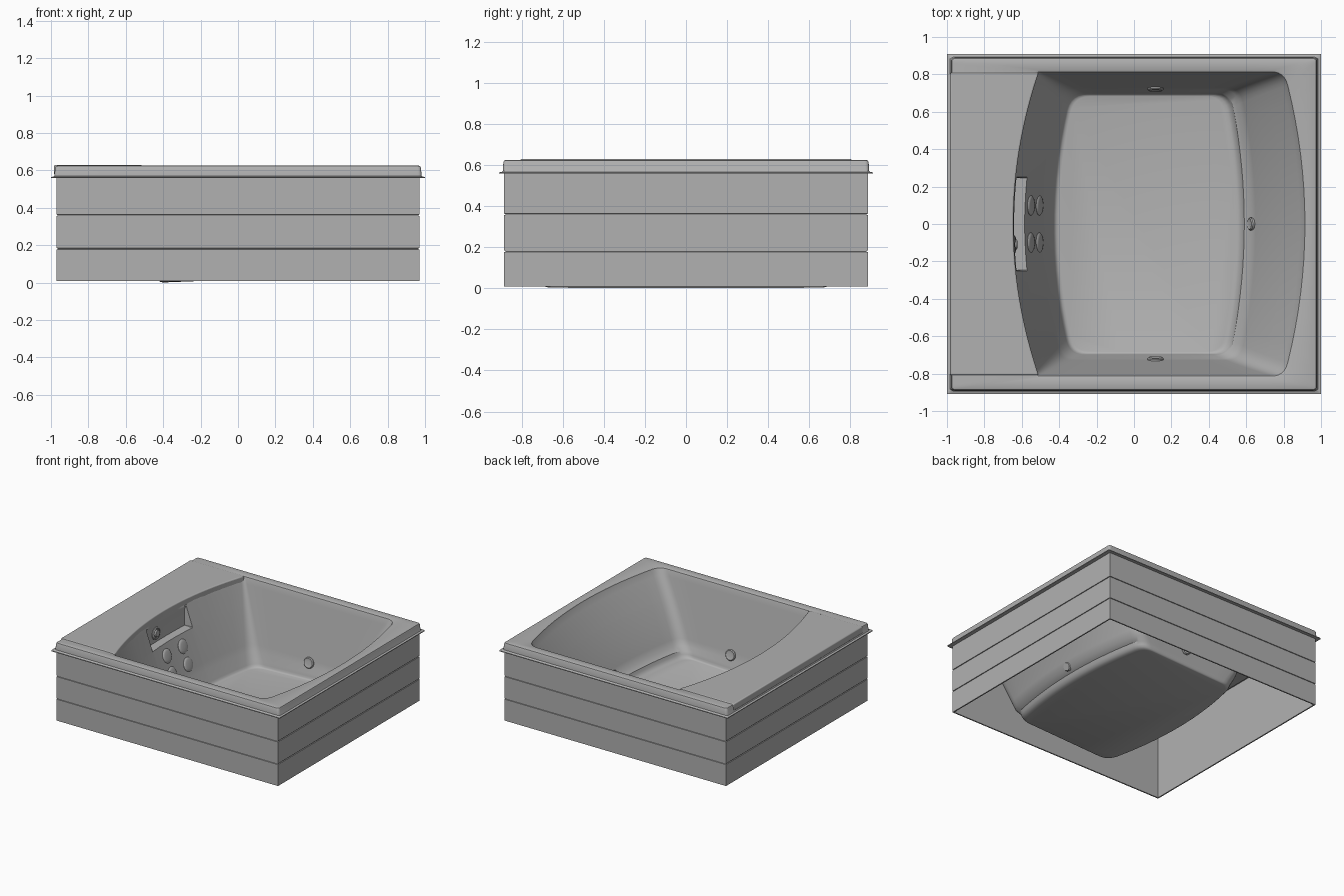
import bpy, bmesh
from math import radians, cos, sin, tau
from mathutils import Vector

if "Cube" in bpy.data.objects:
    bpy.data.objects.remove(bpy.data.objects["Cube"])

grey = bpy.data.materials.new("tub_grey")
grey.diffuse_color = (.44, .44, .44, 1)
grey.use_nodes = True
grey.node_tree.nodes["Principled BSDF"].inputs["Base Color"].default_value = grey.diffuse_color


def finish(name, bm, angle=35):
    bmesh.ops.remove_doubles(bm, verts=bm.verts, dist=1e-5)
    bmesh.ops.recalc_face_normals(bm, faces=bm.faces)
    me = bpy.data.meshes.new(name)
    bm.to_mesh(me)
    bm.free()
    me.materials.append(grey)
    ob = bpy.data.objects.new(name, me)
    bpy.context.collection.objects.link(ob)
    bpy.ops.object.select_all(action='DESELECT')
    ob.select_set(True)
    bpy.context.view_layer.objects.active = ob
    bpy.ops.object.shade_smooth_by_angle(angle=radians(angle))
    return ob


def loft(loops, wrap=False, cap=False):
    bm = bmesh.new()
    rows = [[bm.verts.new(p) for p in lp] for lp in loops]
    if cap:
        bm.faces.new(rows[0])
    pairs = list(zip(rows, rows[1:])) + ([(rows[-1], rows[0])] if wrap else [])
    for a, b in pairs:
        for i in range(len(a)):
            k = (i + 1) % len(a)
            bm.faces.new((a[i], a[k], b[k], b[i]))
    return bm


LEFT = 16  # points on the left edge of every loop


def outline(z, xl, xlm, xr, xrm, yh, rl, rr):
    """Loop with bowed left and right edges and rounded corners; left edge first."""
    def left(y): return xlm + (xl - xlm) * (y / yh) ** 2
    def right(y): return xrm + (xr - xrm) * (y / yh) ** 2
    def corner(a, c, b, n=6):
        return [Vector(a).lerp(Vector(c), i / n).lerp(Vector(c).lerp(Vector(b), i / n), i / n)
                for i in range(1, n)]
    e, f = yh - rl, yh - rr
    half = [e, .87 * e, .74 * e, .58 * e, .25, .245, .15, .05]
    ys = half + [-y for y in reversed(half)]
    pl = [(left(y), y) for y in ys]
    pb = [(xl + rl + (xr - rr - xl - rl) * i / 8, -yh) for i in range(9)]
    pr = [(right(f * (i / 8 - 1)), f * (i / 8 - 1)) for i in range(17)]
    pt = [(x, yh) for x, _ in reversed(pb)]
    pts = (pl + corner(pl[-1], (xl, -yh), pb[0]) + pb + corner(pb[-1], (xr, -yh), pr[0]) + pr
           + corner(pr[-1], (xr, yh), pt[0]) + pt + corner(pt[-1], (xl, yh), pl[0]))
    return [Vector((p[0], p[1], z)) for p in pts]


def basin_loop(t, z):
    u = t ** 1.2 if t > 0 else t        # foot wall flares out towards the top
    return outline(z, -.345 - .172 * t, -.435 - .22 * t, .51 + .29 * u, .585 + .325 * u,
                   .70 + .11 * t, .08 - .06 * t, .08 - .01 * t)


def rect(x, y, z, r=.02):
    return outline(z, -x, -x, x, x, y, r, r)


# Basin with floor fillet, wall ledge and rim in one continuous shell
loops = []
for t, z in [(-.15, 0), (-.09, .003), (-.045, .011), (-.01, .026), (.03, .048)]:
    lp = basin_loop(t, z)
    for p in lp:
        p.z += .04 * max(0, p.x + .41)      # floor falls gently to the left
    loops.append(lp)
for z in (.11, .16, .22, .3, .37, .415, .42, .5, .55, .572, .61):
    lp = basin_loop(z / .61, z)
    if .418 < z < .56:
        for i in range(LEFT):
            if abs(lp[i].y) < .248:
                lp[i].x = -.645 + .1 * lp[i].y ** 2
    loops.append(lp)
loops.append(outline(.621, -.52, -.66, .803, .914, .814, .02, .07))
loops.append(outline(.625, -.53, -.665, .811, .922, .822, .02, .07))
for x, y, z in [(.966, .878, .625), (.974, .885, .622), (.978, .889, .614), (.982, .892, .57),
                (.984, .895, .567), (1.0, .91, .564), (1.0, .91, .558), (.95, .865, .558)]:
    loops.append(rect(x, y, z, .02 if x < .99 else .006))
finish("tub_shell", loft(loops, cap=True))

# Skirt panels: two narrow horizontal grooves outside, flat inside
prof = [(.008, 0), (.177, 0), (.178, .006), (.183, .006), (.184, 0), (.356, 0), (.357, .006),
        (.362, .006), (.363, 0), (.562, 0), (.562, .01), (.008, .01)]
bm = loft([[Vector((sx * (.97 - d), sy * (.885 - d), z)) for sx, sy in
            ((-1, -1), (1, -1), (1, 1), (-1, 1))] for z, d in prof], wrap=True)
finish("skirt_panels", bm, 20)

# Raised deck slab whose bowed front edge overhangs the basin a little
bm = bmesh.new()
W, N = .808, 24
ring = [(-.983, W), (-.983, -W)]
ring += [(-.645 + .135 * (2 * i / N - 1) ** 2, W * (2 * i / N - 1)) for i in range(N + 1)]
face = bm.faces.new([bm.verts.new((x, y, .575)) for x, y in ring])
ext = bmesh.ops.extrude_face_region(bm, geom=[face])
for v in ext['geom']:
    if isinstance(v, bmesh.types.BMVert):
        v.co.z = .629
deck = finish("deck", bm)
bev = deck.modifiers.new("soft_edge", 'BEVEL')
bev.width, bev.segments, bev.limit_method, bev.angle_limit = .008, 3, 'ANGLE', radians(40)


def turned(name, profile, loc, axis, n=28):
    """Revolve (radius, height) points about an axis at a place."""
    q = Vector(axis).to_track_quat('Z', 'Y')
    lp = [[q @ Vector((r * cos(tau * i / n), r * sin(tau * i / n), h)) + Vector(loc)
           for i in range(n)] for r, h in profile]
    bm = loft(lp, cap=True)
    bm.verts.ensure_lookup_table()
    bm.faces.new(bm.verts[-n:])
    return finish(name, bm)


# Rounded back jets, two rows of two
dome = [(.054, -.006), (.054, .002), (.048, .008), (.034, .011), (.01, .012)]
for z in (.33, .2):
    for s in (-1, 1):
        turned("back_jet", dome, (-.437 - .215 * z / .61, s * .1, z), (.94, 0, .33))

# Control knob above the ledge, with its housing behind the wall
knob = [(.03, -.06), (.036, -.03), (.036, -.005), (.048, 0), (.048, .008), (.04, .012),
        (.036, .008), (.028, .008), (.026, .02), (.01, .022)]
turned("control_knob", knob, (-.645, -.11, .49), (1, 0, .05))

# Suction fittings on the side walls and foot wall
disc = [(.036, -.012), (.042, -.004), (.042, .006), (.036, .012), (.03, .01), (.01, .01)]
for s in (-1, 1):
    turned("side_suction", disc, (.115, s * .724, .14), (0, -s * .98, .18))
turned("foot_suction", [(r * .8, h) for r, h in disc], (.627, 0, .125), (-.91, 0, .41))
